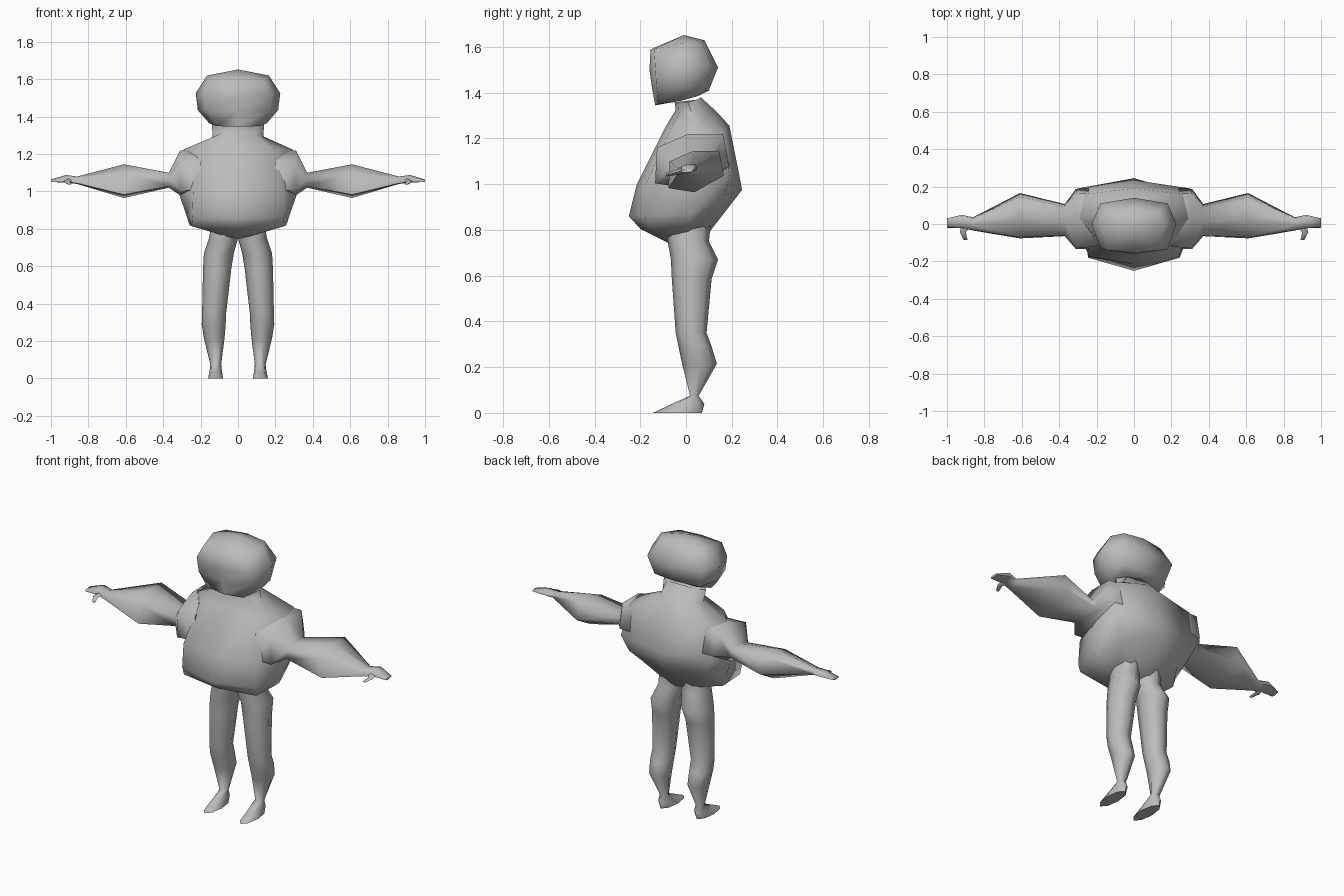
import bpy, bmesh, math

grey = bpy.data.materials.new("plain grey")
grey.diffuse_color = (0.5, 0.5, 0.5, 1)


def loft(name, rings, pole=None, angle=75):
    """Skin a stack of equal rings, cap the ends, optionally close on a pole."""
    bm = bmesh.new()
    rows = [[bm.verts.new(p) for p in r] for r in rings]
    n = len(rows[0])
    for a, b in zip(rows, rows[1:]):
        for i in range(n):
            j = (i + 1) % n
            bm.faces.new((a[i], a[j], b[j], b[i]))
    bm.faces.new(rows[0][::-1])
    if pole:
        top = bm.verts.new(pole)
        for i in range(n):
            bm.faces.new((rows[-1][i], rows[-1][(i + 1) % n], top))
    else:
        bm.faces.new(rows[-1])
    bmesh.ops.recalc_face_normals(bm, faces=bm.faces)
    me = bpy.data.meshes.new(name)
    bm.to_mesh(me)
    bm.free()
    me.materials.append(grey)
    ob = bpy.data.objects.new(name, me)
    bpy.context.collection.objects.link(ob)
    bpy.ops.object.select_all(action='DESELECT')
    ob.select_set(True)
    bpy.context.view_layer.objects.active = ob
    bpy.ops.object.shade_smooth_by_angle(angle=math.radians(angle))
    return ob


def whole(half):
    """Half ring from front centre to back centre, mirrored across x."""
    return half + [(-x, y, z) for x, y, z in half[-2:0:-1]]


def both(name, rings):
    """Build a limb on each side."""
    loft("left_" + name, rings)
    loft("right_" + name, [[(-x, y, z) for x, y, z in r] for r in rings])


# Torso and neck: front centre, front corner, side, back corner, back centre
torso = [
    [(0, -.08, .745), (.08, -.07, .765), (.13, .01, .79), (.08, .08, .785), (0, .09, .775)],
    [(0, -.2, .805), (.24, -.17, .812), (.26, .02, .82), (.2, .13, .89), (0, .16, .865)],
    [(0, -.25, .86), (.245, -.18, .86), (.275, .02, .87), (.26, .17, .95), (0, .245, .975)],
    [(0, -.215, 1.0), (.24, -.175, 1.0), (.32, .02, 1.0), (.3, .19, 1.04), (0, .235, 1.03)],
    [(0, -.09, 1.25), (.2, -.075, 1.225), (.29, .03, 1.225), (.26, .16, 1.225), (0, .19, 1.255)],
    [(0, -.045, 1.325), (.09, -.03, 1.31), (.135, .03, 1.29), (.1, .1, 1.31), (0, .135, 1.316)],
    [(0, -.05, 1.36), (.1, -.035, 1.36), (.14, .01, 1.36), (.09, .05, 1.37), (0, .065, 1.38)],
]
loft("torso", [whole(h) for h in torso])

# Head
head = [
    [(0, -.135, 1.345), (.12, -.12, 1.35), (.155, -.02, 1.365), (.11, .05, 1.385), (0, .06, 1.39)],
    [(0, -.15, 1.43), (.17, -.13, 1.435), (.215, 0, 1.435), (.15, .085, 1.41), (0, .1, 1.41)],
    [(0, -.16, 1.5), (.18, -.135, 1.52), (.226, 0, 1.525), (.18, .11, 1.52), (0, .14, 1.51)],
    [(0, -.155, 1.59), (.14, -.14, 1.59), (.165, 0, 1.62), (.13, .07, 1.62), (0, .08, 1.63)],
]
loft("head", [whole(h) for h in head], pole=(0, -.01, 1.652))

# Arms: skewed hexagon sections running from the shoulder to the fingertips
hexagon = [(-.95, .5), (-.1, 1), (.85, 1), (1.02, -.2), (-.05, -1), (-1, -.8)]
arm = [(.2, .03, 1.1, .16, .115), (.31, .025, 1.1, .16, .12), (.37, .02, 1.06, .085, .04),
       (.61, .043, 1.055, .12, .09), (.86, 0, 1.06, .035, .02), (.92, .013, 1.068, .035, .02),
       (1.0, .005, 1.057, .025, .007)]
both("arm", [[(x, cy + u * sy, cz + v * sz) for u, v in hexagon] for x, cy, cz, sy, sz in arm])

# Thumbs
thumb = [(.895, .0, 1.062, .028, .012), (.915, -.045, 1.052, .016, .012), (.9, -.085, 1.04, .01, .006)]
both("thumb", [[(cx + u * sx, y, cz + v * sz) for u, v in ((-1, 0), (0, 1), (1, 0), (0, -1))]
               for cx, y, cz, sx, sz in thumb])

# Legs and feet: height, inner x, outer x, front y, back y
leg = [(.84, .01, .14, -.09, .11), (.75, .0, .155, -.08, .1), (.67, .022, .182, -.066, .14),
       (.585, .036, .187, -.062, .112), (.35, .063, .192, -.045, .09), (.29, .066, .194, -.033, .112),
       (.215, .072, .182, -.017, .135), (.075, .09, .148, .018, .055), (.04, .086, .152, -.06, .08),
       (0, .08, .16, -.145, .07)]
octagon = [(math.cos(k * math.pi / 4), math.sin(k * math.pi / 4)) for k in range(8)]
both("leg", [[((a + b) / 2 + c * (b - a) / 2, (f + r) / 2 + s * (r - f) / 2, z) for c, s in octagon]
             for z, a, b, f, r in leg])
